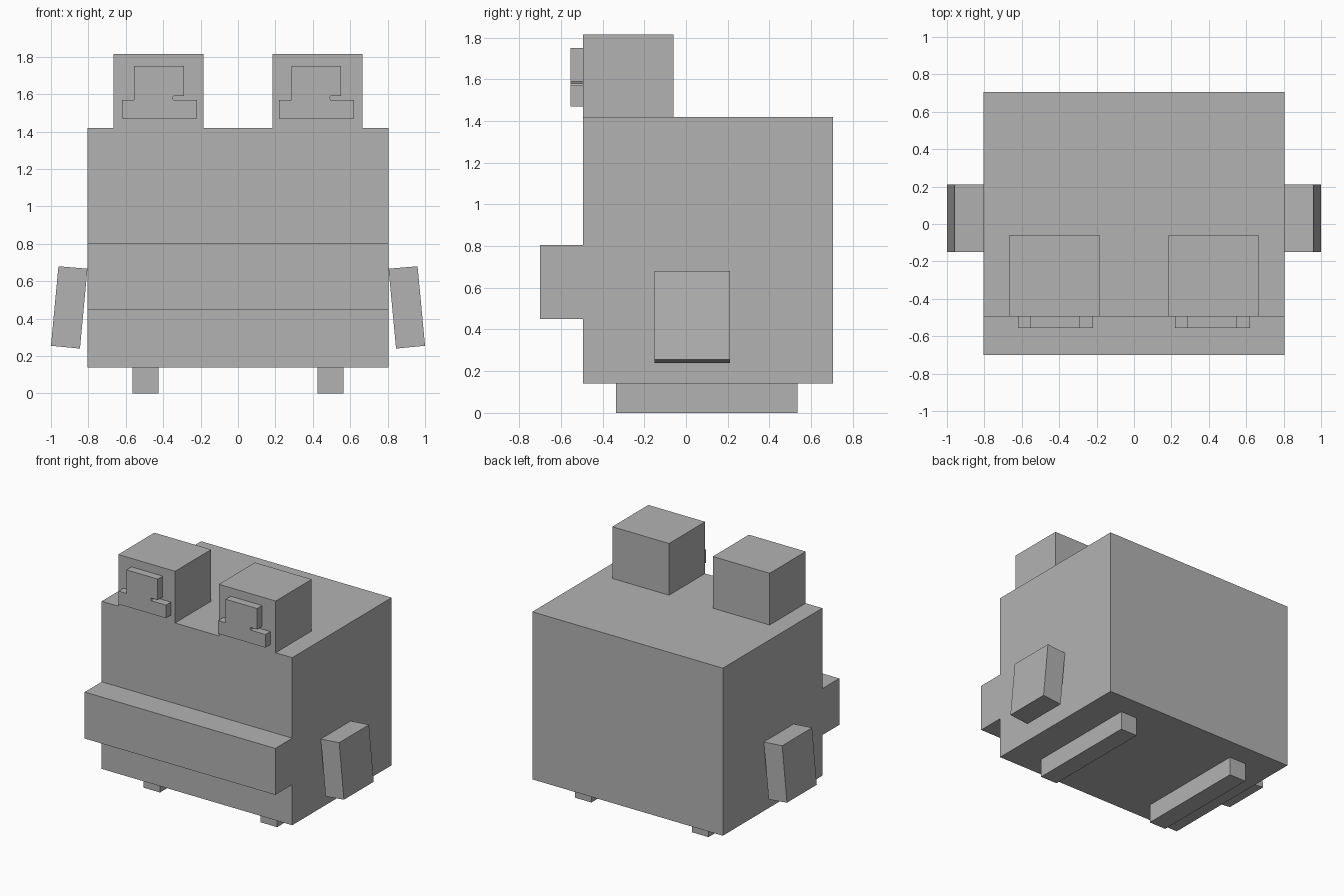
import bpy
import bmesh

cube = bpy.data.objects.get("Cube")
if cube:
    bpy.data.objects.remove(cube, do_unlink=True)

grey = bpy.data.materials.new("plain_grey")
grey.use_nodes = True
colour = (0.45, 0.45, 0.45, 1)
grey.diffuse_color = colour
grey.node_tree.nodes["Principled BSDF"].inputs["Base Color"].default_value = colour


def slab(name, outline, front, back):
    """Extrude an x-z outline along y."""
    bm = bmesh.new()
    face = bm.faces.new([bm.verts.new((x, front, z)) for x, z in outline])
    new = bmesh.ops.extrude_face_region(bm, geom=[face])["geom"]
    for v in new:
        if isinstance(v, bmesh.types.BMVert):
            v.co.y = back
    bmesh.ops.recalc_face_normals(bm, faces=bm.faces)
    mesh = bpy.data.meshes.new(name)
    bm.to_mesh(mesh)
    bm.free()
    mesh.materials.append(grey)
    obj = bpy.data.objects.new(name, mesh)
    bpy.context.collection.objects.link(obj)
    return obj


def box(name, x0, x1, y0, y1, z0, z1):
    return slab(name, [(x0, z0), (x1, z0), (x1, z1), (x0, z1)], y0, y1)


# Body and wide mouth
box("body", -0.805, 0.805, -0.495, 0.705, 0.14, 1.42)
box("mouth", -0.805, 0.805, -0.70, -0.495, 0.45, 0.805)

# Stepped pupil with a thin slot on one side, same way round on both eyes
pupil = [(-0.20, 1.47), (0.20, 1.47), (0.20, 1.57), (0.075, 1.57),
         (0.07, 1.58), (0.075, 1.59), (0.13, 1.59), (0.13, 1.75),
         (-0.135, 1.75), (-0.135, 1.57), (-0.20, 1.57)]
arm = [(0.805, 0.667), (0.96, 0.68), (1.0, 0.255), (0.845, 0.24)]

for side, s in (("left", 1), ("right", -1)):
    box(side + "_eye", s * 0.185, s * 0.665, -0.495, -0.06, 1.42, 1.815)
    slab(side + "_pupil", [(s * 0.42 + x, z) for x, z in pupil], -0.555, -0.495)
    slab(side + "_arm", [(s * x, z) for x, z in arm], -0.15, 0.21)
    box(side + "_foot", s * 0.425, s * 0.565, -0.335, 0.535, 0, 0.14)
